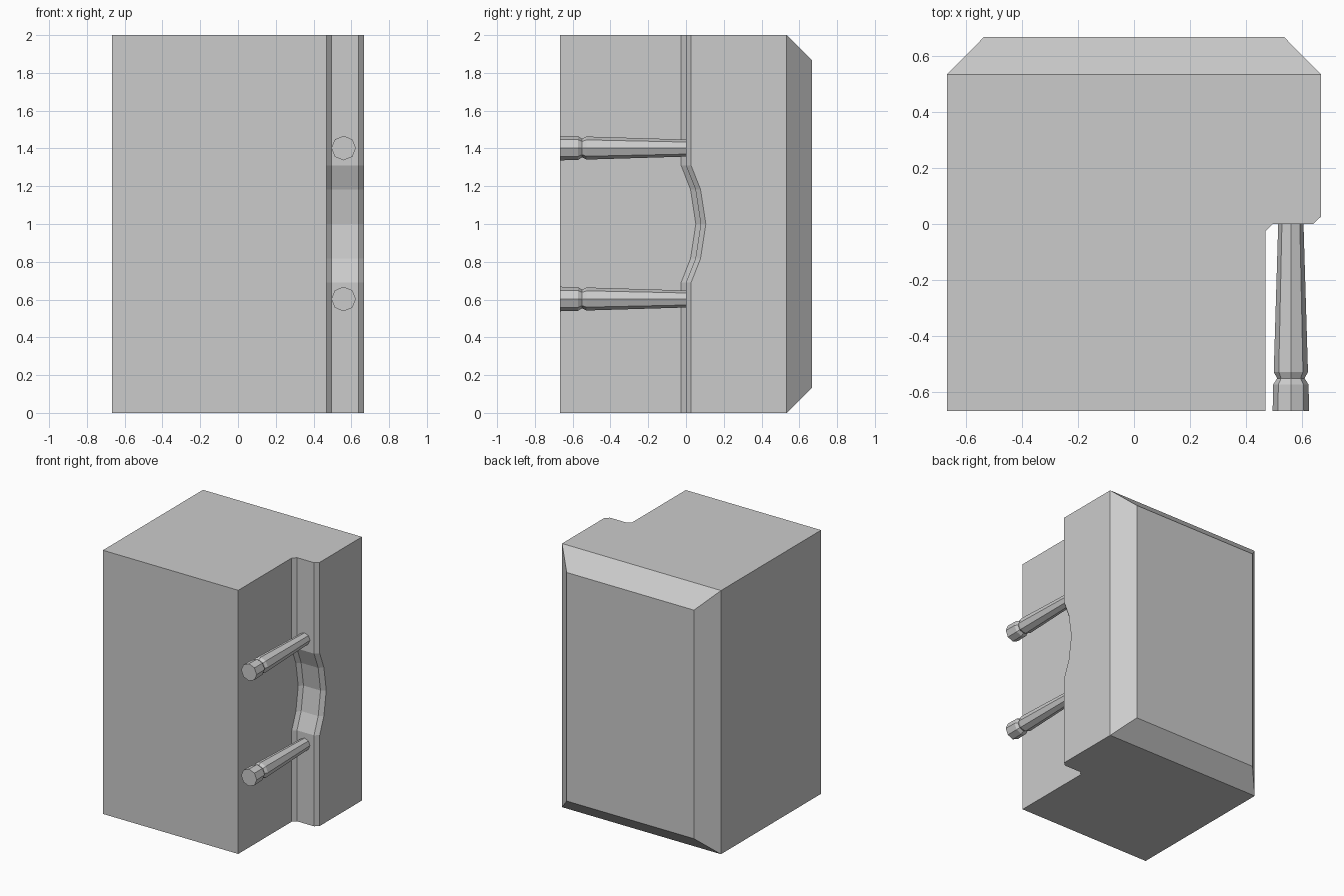
import bpy, bmesh, math

if "Cube" in bpy.data.objects:
    bpy.data.objects.remove(bpy.data.objects["Cube"])

H = 0.667  # half width / half depth


def finish(bm, name):
    bmesh.ops.recalc_face_normals(bm, faces=bm.faces)
    mesh = bpy.data.meshes.new(name)
    bm.to_mesh(mesh)
    bm.free()
    obj = bpy.data.objects.new(name, mesh)
    bpy.context.collection.objects.link(obj)
    return obj


def skin(bm, rings):
    """Join equal-sized closed rings of points with quads."""
    vs = [[bm.verts.new(p) for p in r] for r in rings]
    n = len(vs[0])
    for a, b in zip(vs, vs[1:]):
        for i in range(n):
            j = (i + 1) % n
            bm.faces.new((a[i], a[j], b[j], b[i]))
    return vs


# Block with a stepped corner; the step wall bows backward around mid height
def section(z, d):
    pts = [(-H, -H), (0.469, -H), (0.469, -0.026 + d), (0.495, d), (0.638, d),
           (H, 0.027 + d), (H, 0.533), (-H, 0.533)]
    return [(x, y, z) for x, y in pts]


bow = [(0, 0), (0.69, 0), (0.817, 0.05), (1, 0.078), (1.183, 0.05), (1.31, 0), (2, 0)]
bm = bmesh.new()
rings = skin(bm, [section(z, d) for z, d in bow])
bm.faces.new(rings[0])
bm.faces.new(rings[-1])
bmesh.ops.recalc_face_normals(bm, faces=bm.faces)
bmesh.ops.dissolve_limit(bm, angle_limit=math.radians(0.5), verts=bm.verts, edges=bm.edges)

# Bevelled back panel
bm.normal_update()
back = max(bm.faces, key=lambda f: f.calc_center_median().y)
bmesh.ops.inset_region(bm, faces=[back], thickness=0.133, use_even_offset=True)
for v in back.verts:
    v.co.y = H
finish(bm, "block")

# Tapered pins with a groove behind the tip
pin_profile = [(-H, 0.065), (-0.572, 0.063), (-0.55, 0.049), (-0.527, 0.061), (0.002, 0.045)]
for label, z in (("lower_pin", 0.603), ("upper_pin", 1.402)):
    bm = bmesh.new()
    rings = skin(bm, [[(0.559 + r * math.cos(k * math.pi / 4), y, z + r * math.sin(k * math.pi / 4))
                       for k in range(8)] for y, r in pin_profile])
    bm.faces.new(rings[0])
    bm.faces.new(rings[-1])
    finish(bm, label)
